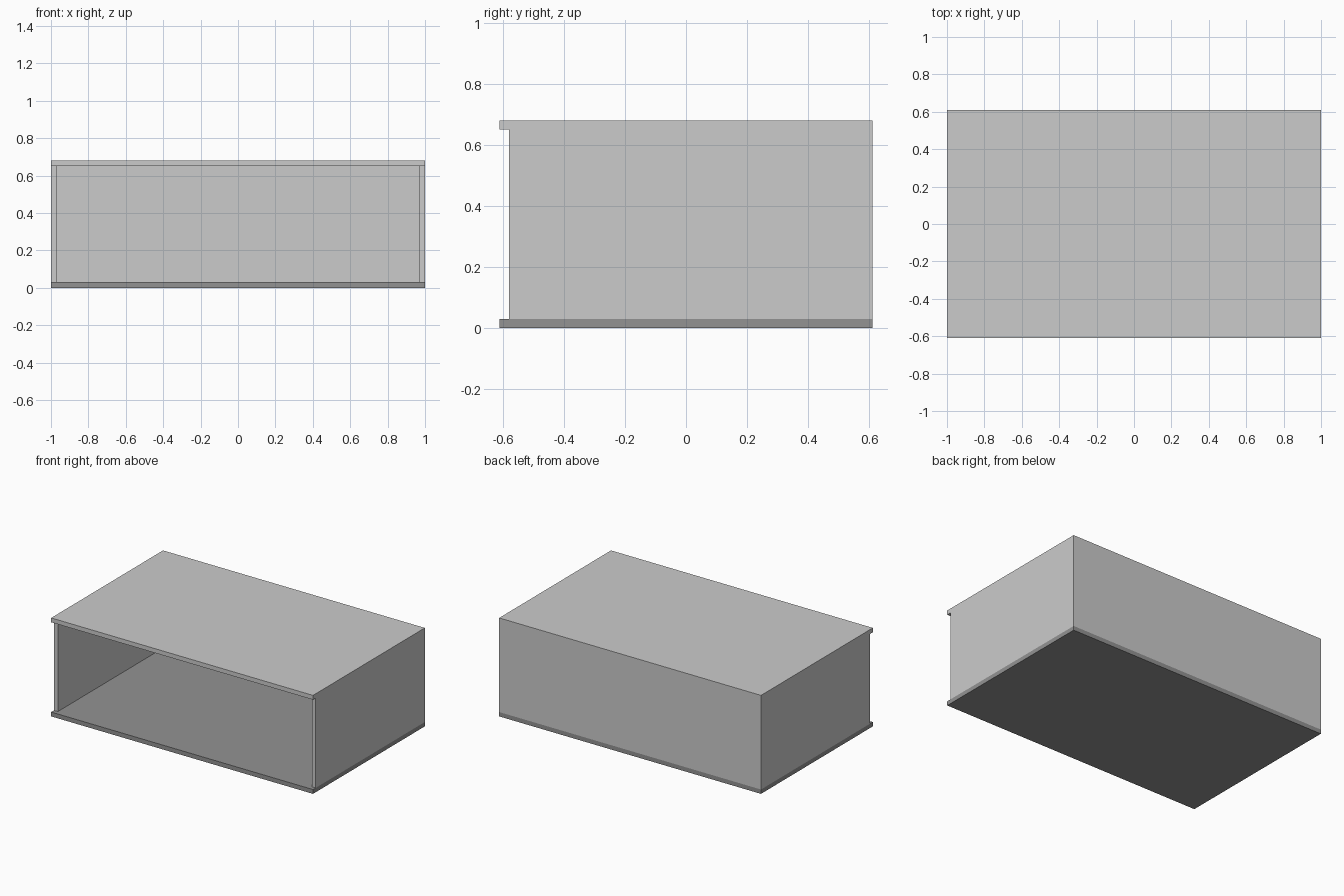
import bpy

if "Cube" in bpy.data.objects:
    bpy.data.objects.remove(bpy.data.objects["Cube"])

W, D, H = 2.0, 1.22, 0.68   # overall width, depth, height
T = 0.03                    # board thickness
INSET = 0.03                # carcass set back from the front edge


def grey(name, value):
    mat = bpy.data.materials.new(name)
    mat.diffuse_color = (value, value, value, 1)
    mat.use_nodes = True
    mat.node_tree.nodes["Principled BSDF"].inputs["Base Color"].default_value = mat.diffuse_color
    return mat


def board(name, x, y, z, mat):
    """Box between (min, max) pairs on each axis."""
    spans = (x, y, z)
    bpy.ops.mesh.primitive_cube_add(size=1, location=[(a + b) / 2 for a, b in spans])
    ob = bpy.context.object
    ob.name = name
    ob.scale = [b - a for a, b in spans]
    bpy.ops.object.transform_apply(location=False, rotation=False, scale=True)
    ob.data.materials.append(mat)
    return ob


light = grey("light_grey", 0.8)
mid = grey("mid_grey", 0.63)
dark = grey("dark_grey", 0.29)

full_x, full_y = (-W / 2, W / 2), (-D / 2, D / 2)
inner_z = (T, H - T)

# Top and bottom boards
board("top_panel", full_x, full_y, (H - T, H), light)
board("bottom_panel", full_x, full_y, (0, T), dark)

# Side boards, set back at the front
for name, x in (("left_side", (-W / 2, -W / 2 + T)), ("right_side", (W / 2 - T, W / 2))):
    board(name, x, (-D / 2 + INSET, D / 2), inner_z, mid)

# Back board between the sides
board("back_panel", (-W / 2 + T, W / 2 - T), (D / 2 - T, D / 2), inner_z, mid)
